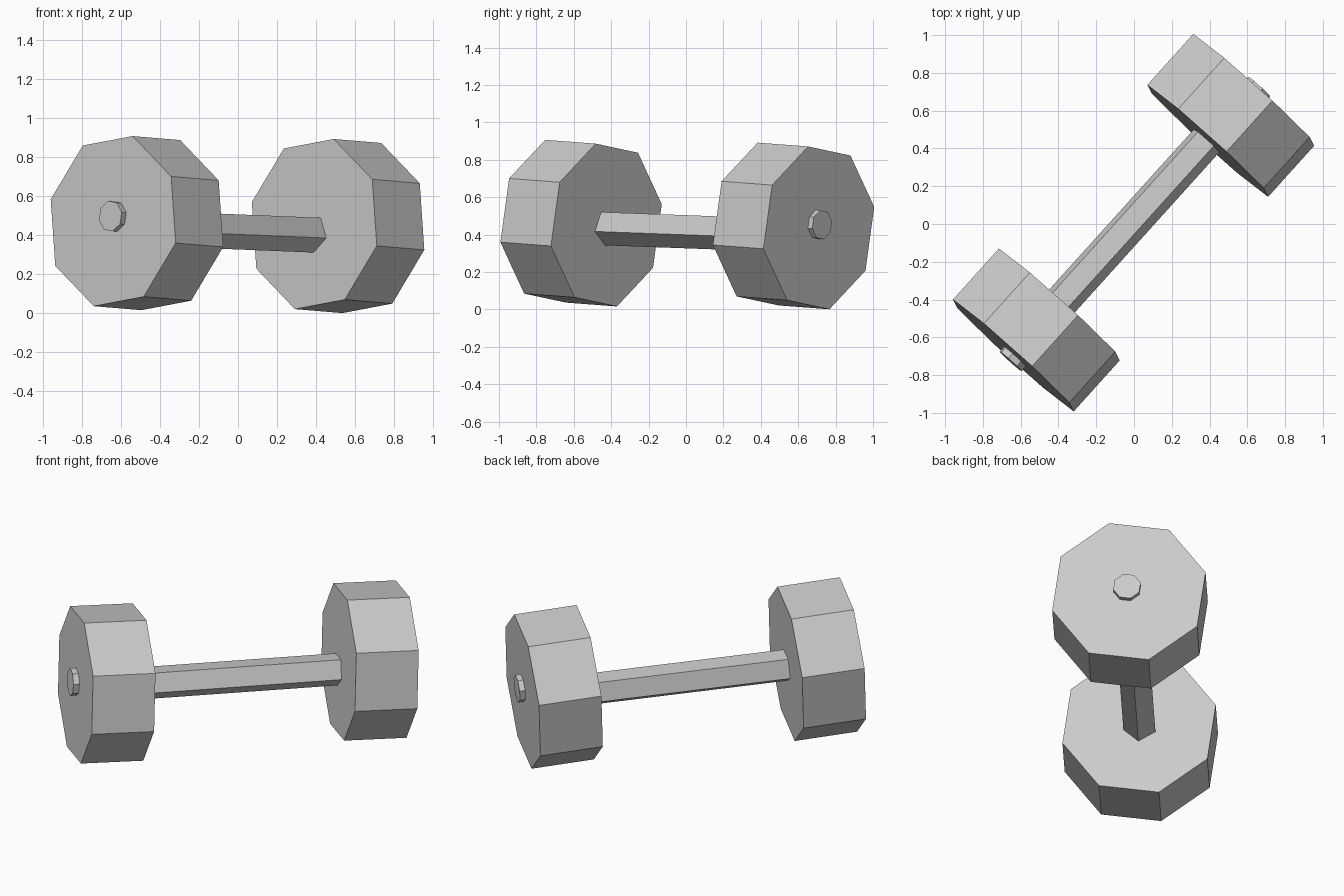
import bpy
import math
from mathutils import Vector, Matrix

cube = bpy.data.objects.get("Cube")
if cube:
    bpy.data.objects.remove(cube, do_unlink=True)

# One plain grey metal
COLOR = (0.6, 0.6, 0.6, 1)
metal = bpy.data.materials.new("grey_metal")
metal.use_nodes = True
metal.diffuse_color = COLOR
metal.node_tree.nodes["Principled BSDF"].inputs["Base Color"].default_value = COLOR


def prism(name, start, end, radius, sides, angle):
    """Flat-sided rod between two points; angle turns its first corner."""
    start, end = Vector(start), Vector(end)
    axis = (end - start).normalized()
    across = axis.cross(Vector((0, 0, 1))).normalized()
    up = across.cross(axis)
    bpy.ops.mesh.primitive_cylinder_add(vertices=sides, radius=radius,
                                        depth=(end - start).length)
    obj = bpy.context.object
    obj.name = name
    # Cylinder corners start on local +Y, so measure from there
    turn = Matrix.Rotation(math.radians(angle - 90), 4, 'Z')
    frame = Matrix((across, up, across.cross(up))).transposed().to_4x4()
    obj.matrix_world = Matrix.Translation((start + end) / 2) @ frame @ turn
    obj.data.materials.append(metal)
    return obj


AXIS = Vector((0.668, 0.742, -0.056)).normalized()
SIDE = AXIS.cross(Vector((0, 0, 1))).normalized()
HALF = AXIS * 0.182

# Handle
prism("handle", (-0.45, -0.48, 0.44), (0.429, 0.494, 0.404), 0.096, 5, -12.75)

# Weights with a small end cap on each outer face
for label, center, sign, lift in (("front", (-0.517, -0.561, 0.461), -1, 0.024),
                                  ("back", (0.512, 0.575, 0.446), 1, 0.018)):
    center = Vector(center)
    prism(label + "_weight", center - HALF, center + HALF, 0.45, 8, 30.6)
    face = center + HALF * sign + SIDE * 0.01 + Vector((0, 0, lift))
    prism(label + "_end_cap", face - AXIS * 0.03 * sign,
          face + AXIS * 0.033 * sign, 0.08, 8, 30.6)
